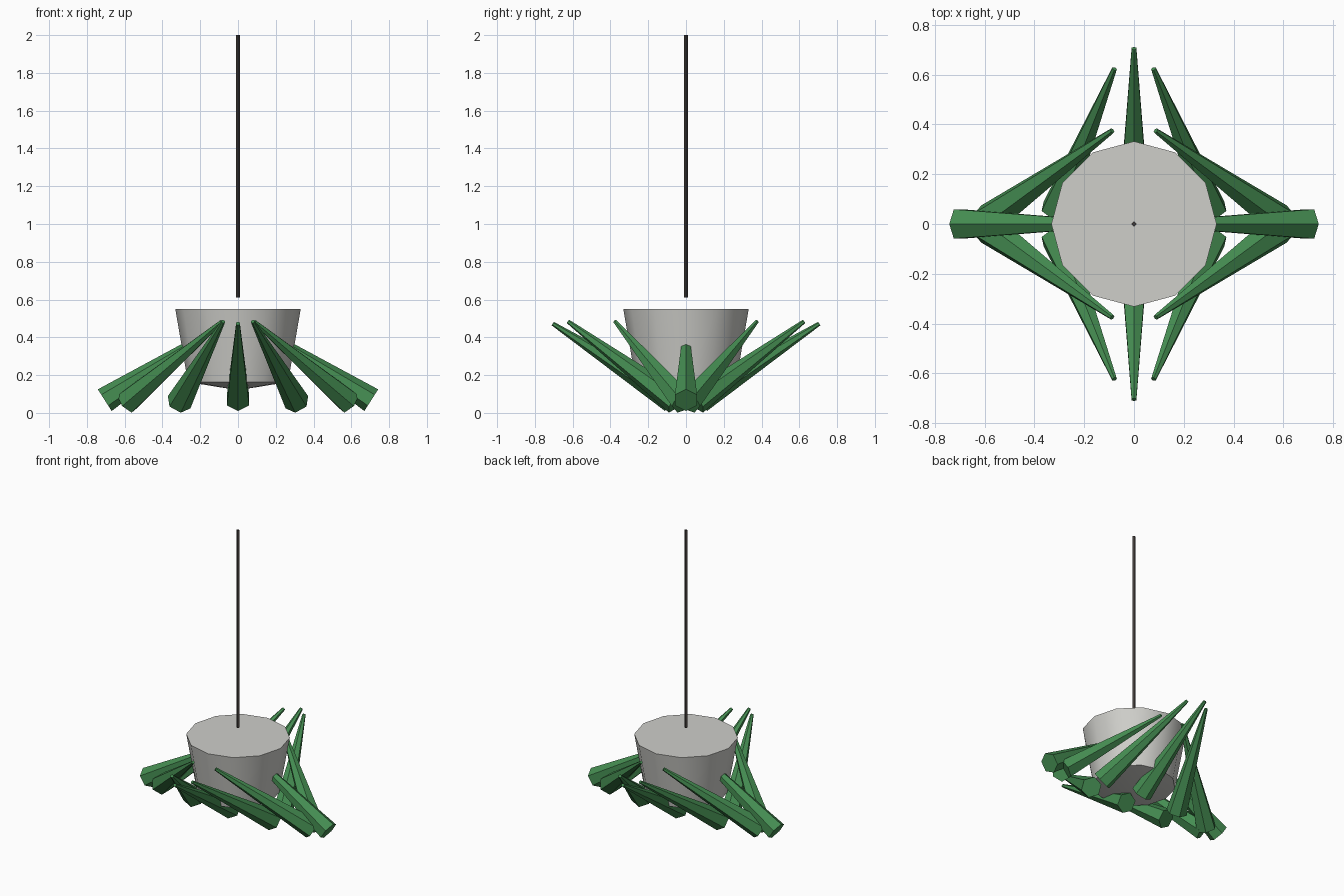
import bpy
import bmesh
from math import sin, cos, pi, radians
from mathutils import Matrix, Vector

cube = bpy.data.objects.get("Cube")
if cube:
    bpy.data.objects.remove(cube, do_unlink=True)


def material(name, rgb):
    mat = bpy.data.materials.new(name)
    mat.use_nodes = True
    color = (*rgb, 1.0)
    mat.diffuse_color = color
    mat.node_tree.nodes["Principled BSDF"].inputs["Base Color"].default_value = color
    return mat


def lathe(name, profile, sides, mat, matrix=None):
    """Faceted solid through (radius, height) rings, bottom to top; radius 0 is a point."""
    bm = bmesh.new()
    rings = []
    for radius, z in profile:
        count = sides if radius > 0 else 1
        rings.append([bm.verts.new((radius * cos(2 * pi * i / sides),
                                    radius * sin(2 * pi * i / sides), z))
                      for i in range(count)])
    for low, high in zip(rings, rings[1:]):
        for i in range(sides):
            j = (i + 1) % sides
            if len(low) == 1:
                bm.faces.new((low[0], high[j], high[i]))
            else:
                bm.faces.new((low[i], low[j], high[j], high[i]))
    for ring in (rings[0], rings[-1]):
        if len(ring) > 1:
            bm.faces.new(ring)
    bmesh.ops.recalc_face_normals(bm, faces=bm.faces)
    mesh = bpy.data.meshes.new(name)
    bm.to_mesh(mesh)
    bm.free()
    mesh.materials.append(mat)
    obj = bpy.data.objects.new(name, mesh)
    bpy.context.collection.objects.link(obj)
    if matrix:
        obj.matrix_world = matrix
    return obj


pot_grey = material("pot_grey", (0.62, 0.62, 0.59))
leaf_green = material("leaf_green", (0.06, 0.27, 0.085))
cord_dark = material("cord_dark", (0.055, 0.046, 0.042))

# Tapered pot with a shallow pointed underside
pot = lathe("pot", [(0, 0.12), (0.265, 0.163), (0.332, 0.55)], 12, pot_grey)
bpy.ops.object.select_all(action="DESELECT")
pot.select_set(True)
bpy.context.view_layer.objects.active = pot
bpy.ops.object.shade_smooth_by_angle(angle=radians(35))

# Thin hanging cord
lathe("cord", [(0.011, 0.61), (0.011, 2.0)], 4, cord_dark)

# Ring of tapered leaves, thick end low
tilt = 1.0
for k in range(12):
    a = k * pi / 6
    place = Matrix.Translation(Vector((0.39 * cos(a), 0.39 * sin(a), 0.27)))
    turn = (Matrix.Rotation(-tilt * cos(a), 4, "Y")
            @ Matrix.Rotation(-tilt * sin(a), 4, "X")
            @ Matrix.Rotation(a, 4, "Z"))
    lathe(f"leaf_{k + 1}", [(0.068, -0.375), (0.011, 0.375)], 6, leaf_green, place @ turn)
